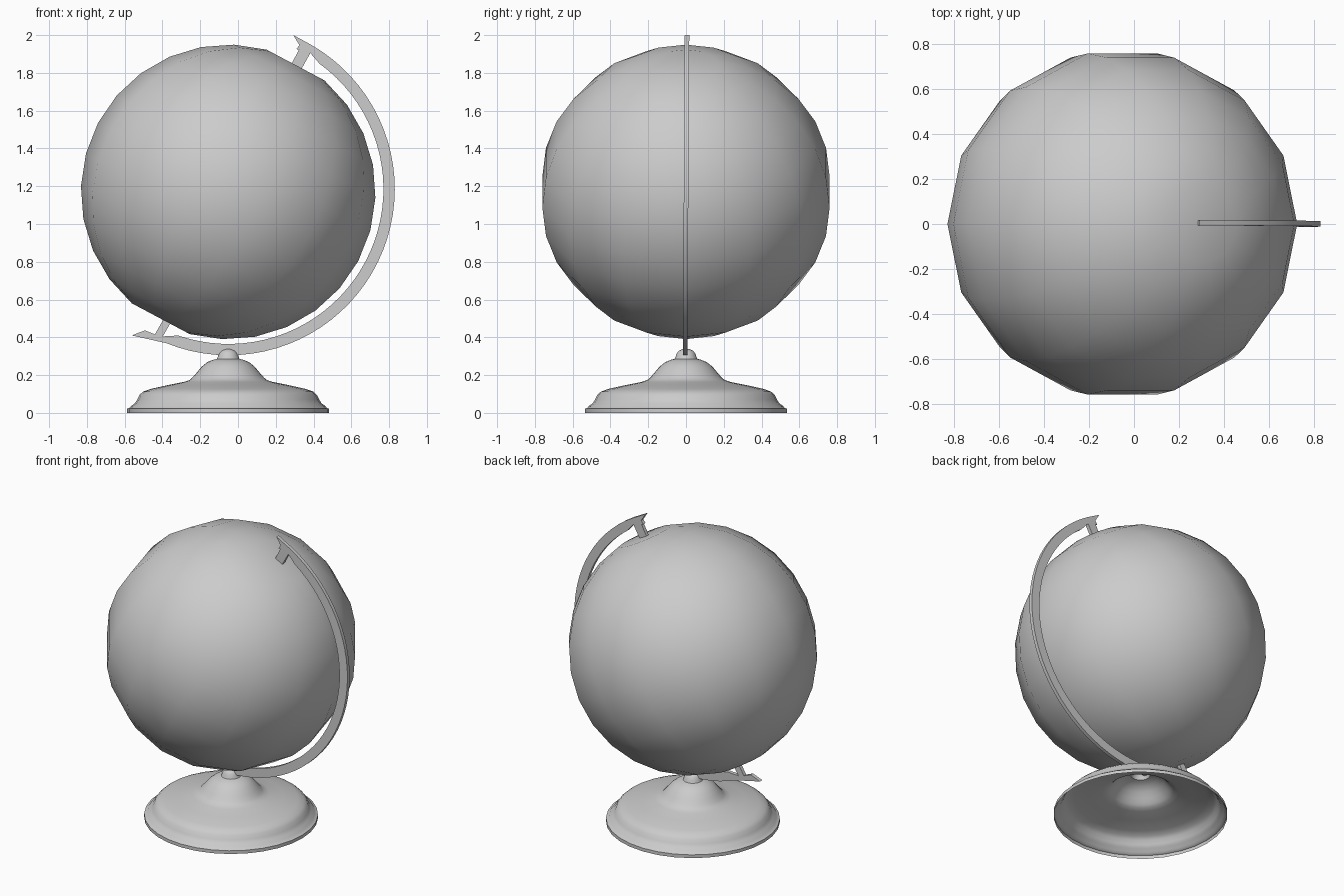
import bpy, bmesh, math
from mathutils import Matrix, Vector

if "Cube" in bpy.data.objects:
    bpy.data.objects.remove(bpy.data.objects["Cube"])

CX = -0.052           # shared vertical axis of globe and base

grey = bpy.data.materials.new("plain grey")
grey.diffuse_color = (0.6, 0.6, 0.6, 1.0)
grey.use_nodes = True
grey.node_tree.nodes["Principled BSDF"].inputs["Base Color"].default_value = grey.diffuse_color


def make_object(name, bm, smooth_angle):
    bmesh.ops.recalc_face_normals(bm, faces=bm.faces)
    mesh = bpy.data.meshes.new(name)
    bm.to_mesh(mesh)
    bm.free()
    mesh.materials.append(grey)
    obj = bpy.data.objects.new(name, mesh)
    bpy.context.collection.objects.link(obj)
    bpy.ops.object.select_all(action='DESELECT')
    obj.select_set(True)
    bpy.context.view_layer.objects.active = obj
    bpy.ops.object.shade_smooth_by_angle(angle=math.radians(smooth_angle))
    return obj


def revolve(profile, segments, cap_start, cap_end):
    """Turn (radius, height) points around z."""
    bm = bmesh.new()
    rings = []
    for r, z in profile:
        rings.append([bm.verts.new((r * math.cos(2 * math.pi * i / segments),
                                    r * math.sin(2 * math.pi * i / segments), z))
                      for i in range(segments)])
    for a, b in zip(rings, rings[1:]):
        for i in range(segments):
            j = (i + 1) % segments
            bm.faces.new((a[i], a[j], b[j], b[i]))
    if cap_start:
        bm.faces.new(rings[0])
    if cap_end:
        bm.faces.new(rings[-1])
    return bm


# Globe: coarse 14-sided ball with flat poles, tilted on its axis
N = 14
R = 0.78
bm = revolve([(R * math.sin(math.pi * k / N), R * math.cos(math.pi * k / N))
              for k in range(1, N)], N, True, True)
bm.transform(Matrix.Translation((CX, 0, 1.17)) @ Matrix.Rotation(math.radians(28), 4, 'Y'))
make_object("globe", bm, 60)

# Base: hollow turned foot with dome and knob
base_profile = [(0.535, 0.0), (0.535, 0.022), (0.522, 0.026), (0.515, 0.036),
                (0.495, 0.05), (0.482, 0.07), (0.47, 0.095), (0.45, 0.113),
                (0.41, 0.127), (0.32, 0.147), (0.235, 0.164), (0.205, 0.174),
                (0.192, 0.185), (0.182, 0.195), (0.165, 0.215), (0.14, 0.245),
                (0.11, 0.269), (0.08, 0.281), (0.06, 0.286), (0.055, 0.297),
                (0.05, 0.314), (0.037, 0.329), (0.02, 0.337), (0.006, 0.339)]
bm = revolve(base_profile, 32, False, True)
bm.transform(Matrix.Translation((CX, 0, 0)))
make_object("base", bm, 50)


# Arm: flat C-shaped plate with flared tips and a short pin at each pole
def arc(radius, start, end, count):
    return [(-0.05 + radius * math.cos(math.radians(start + (end - start) * i / count)),
             1.185 + radius * math.sin(math.radians(start + (end - start) * i / count)))
            for i in range(count + 1)]


top_end = [(0.383, 1.905), (0.333, 1.815), (0.278, 1.838), (0.323, 1.923),
           (0.309, 1.926), (0.325, 1.947), (0.293, 2.0)]
low_end = [(-0.562, 0.41), (-0.493, 0.437), (-0.44, 0.416), (-0.393, 0.498),
           (-0.349, 0.49), (-0.398, 0.405)]
outline = (top_end + arc(0.88, 60, -112, 40) + low_end + arc(0.82, -109, 54, 40))
bm = bmesh.new()
half = 0.012
face = bm.faces.new([bm.verts.new((x, -half, z)) for x, z in outline])
extruded = bmesh.ops.extrude_face_region(bm, geom=[face])
bmesh.ops.translate(bm, vec=Vector((0, 2 * half, 0)),
                    verts=[g for g in extruded["geom"] if isinstance(g, bmesh.types.BMVert)])
for v in bm.verts:                      # very slight lean of the plate
    v.co.y += 0.006 * (v.co.z - 1.1)
make_object("arm", bm, 30)
